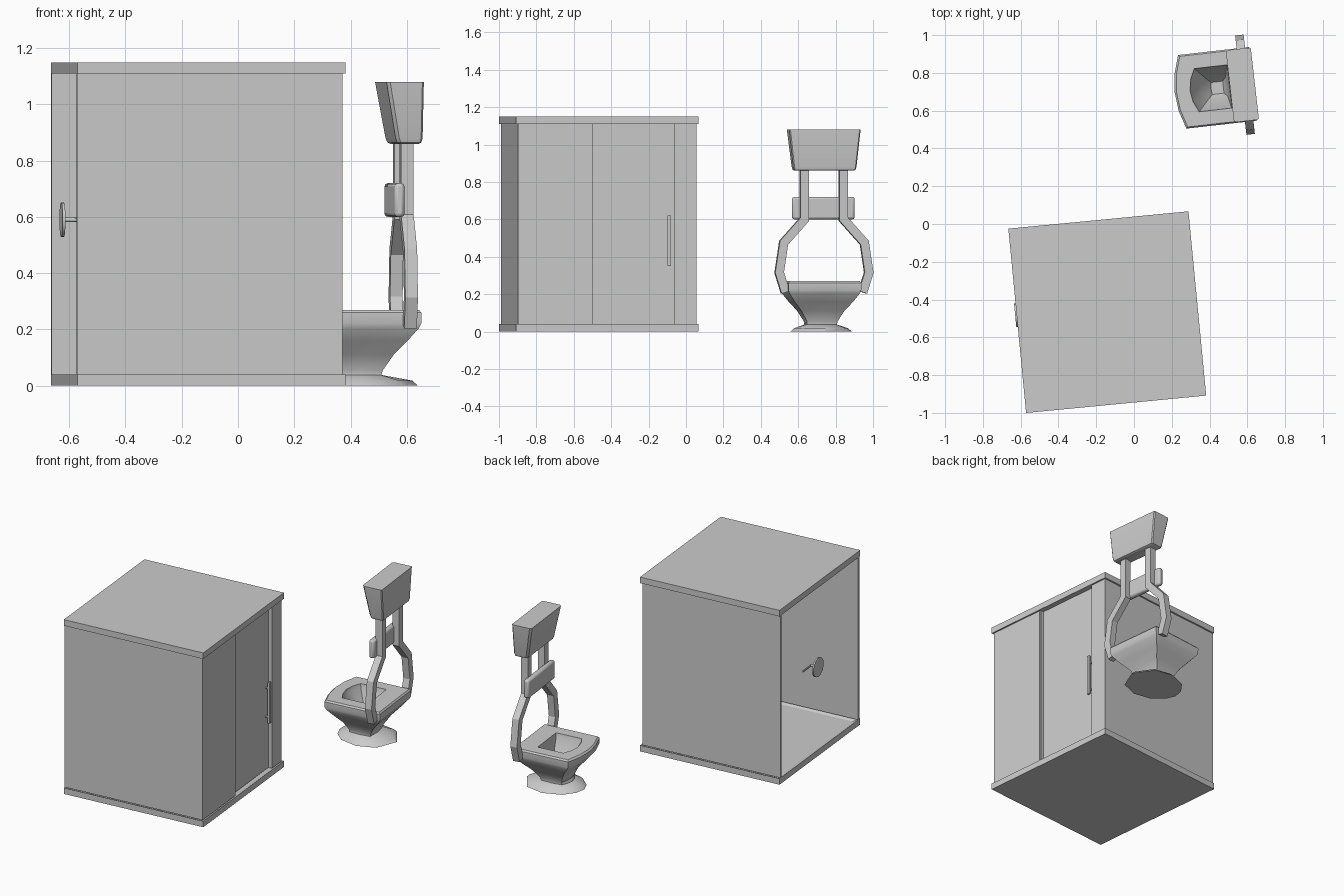
import bpy, bmesh
from math import radians, pi
from mathutils import Matrix, Vector

if "Cube" in bpy.data.objects:
    bpy.data.objects.remove(bpy.data.objects["Cube"])

# Local frames: both units stand slightly turned about z
CABIN = Matrix.Translation((-0.1415, -0.4665, 0)) @ Matrix.Rotation(radians(5.5), 4, 'Z')
TOILET = Matrix.Translation((0.451, 0.722, 0)) @ Matrix.Rotation(radians(6.5), 4, 'Z')


def finish(name, bm, frame, smooth=None, bevel=0):
    bmesh.ops.recalc_face_normals(bm, faces=bm.faces)
    me = bpy.data.meshes.new(name)
    bm.to_mesh(me)
    bm.free()
    if smooth:
        me.shade_smooth()
        me.set_sharp_from_angle(angle=radians(smooth))
    ob = bpy.data.objects.new(name, me)
    bpy.context.collection.objects.link(ob)
    ob.matrix_world = frame
    if bevel:
        m = ob.modifiers.new("bevel", 'BEVEL')
        m.width, m.segments = bevel, 2
    return ob


def box(name, frame, x0, x1, y0, y1, z0, z1, bevel=0):
    bm = bmesh.new()
    bmesh.ops.create_cube(bm, size=1)
    for v in bm.verts:
        v.co = ((x0 + x1) / 2 + v.co.x * (x1 - x0),
                (y0 + y1) / 2 + v.co.y * (y1 - y0),
                (z0 + z1) / 2 + v.co.z * (z1 - z0))
    return finish(name, bm, frame, 40 if bevel else None, bevel)


def loft(name, frame, rings, smooth=None):
    """Skin a stack of equal-length rings and cap both ends."""
    bm = bmesh.new()
    rows = [[bm.verts.new(p) for p in r] for r in rings]
    n = len(rows[0])
    for a, b in zip(rows, rows[1:]):
        for i in range(n):
            j = (i + 1) % n
            bm.faces.new((a[i], a[j], b[j], b[i]))
    bm.faces.new(rows[0])
    bm.faces.new(rows[-1])
    return finish(name, bm, frame, smooth)


def rod(name, frame, centre, axis, r, length, sides=16):
    bm = bmesh.new()
    bmesh.ops.create_cone(bm, cap_ends=True, segments=sides, radius1=r, radius2=r, depth=length)
    rot = Matrix.Rotation(pi / 2, 4, 'Y' if axis == 'X' else 'X') if axis != 'Z' else Matrix()
    bm.transform(Matrix.Translation(centre) @ rot)
    return finish(name, bm, frame, 40)


# ---- Shower cabin: tray with shallow recess, roof
W, D = 0.479, 0.49
bm = bmesh.new()
bmesh.ops.create_cube(bm, size=1, matrix=Matrix.Translation((0, 0, 0.02)) @ Matrix.Diagonal((2 * W, 2 * D, 0.04, 1)))
top = max(bm.faces, key=lambda f: f.calc_center_median().z)
bmesh.ops.inset_region(bm, faces=[top], thickness=0.045)
for v in top.verts:
    v.co.z -= 0.015
finish("shower_tray", bm, CABIN)
box("shower_roof", CABIN, -W, W, -D, D, 1.11, 1.15)

# Side walls; the -x side is left open
box("front_wall", CABIN, -W, 0.469, -0.479, -0.465, 0.04, 1.11)
box("back_wall", CABIN, -W, 0.469, 0.465, 0.479, 0.04, 1.11)

# Door side: fixed panel, recessed sliding door, post, pull handle
box("fixed_panel", CABIN, 0.457, 0.469, -0.465, -0.085, 0.04, 1.11)
box("panel_edge", CABIN, 0.444, 0.467, -0.085, -0.077, 0.04, 1.11)
box("sliding_door", CABIN, 0.432, 0.444, -0.10, 0.38, 0.04, 1.11)
box("door_post", CABIN, 0.444, 0.469, 0.363, 0.465, 0.04, 1.11)
box("door_handle", CABIN, 0.460, 0.472, 0.325, 0.343, 0.35, 0.62)
for z in (0.39, 0.58):
    rod("handle_standoff", CABIN, (0.452, 0.334, z), 'X', 0.007, 0.02, 8)

# Mixer valve on the open side: plate, shaft, lever
rod("valve_plate", CABIN, (-0.482, 0.03, 0.59), 'X', 0.062, 0.01, 20)
rod("valve_shaft", CABIN, (-0.455, 0.03, 0.59), 'X', 0.008, 0.05, 10)
rod("valve_lever", CABIN, (-0.435, 0.075, 0.59), 'Y', 0.006, 0.11, 8)


# ---- Toilet: bowl lofted outside then down the inside
def ring(z, u0, front, u1, back, v, side=0):
    m = (u0 + u1) / 2
    half = [(u1 + back, 0), (u1, v), (m, v + side), (u0, v), (u0 - front * 0.75, v * 0.5), (u0 - front, 0)]
    pts = half + [(u, -w) for u, w in half[-2:0:-1]]
    return [(u, w, z) for u, w in pts]


loft("toilet_bowl", TOILET, [
    ring(0.0, -0.12, 0.08, 0.12, 0.07, 0.13, 0.035),
    ring(0.018, -0.11, 0.07, 0.11, 0.06, 0.115, 0.03),
    ring(0.038, -0.09, 0.03, 0.05, 0.01, 0.08, 0.005),
    ring(0.055, -0.09, 0.02, 0.055, 0.005, 0.083),
    ring(0.11, -0.115, 0.02, 0.09, 0, 0.115),
    ring(0.16, -0.15, 0.03, 0.135, 0, 0.158),
    ring(0.205, -0.185, 0.035, 0.172, 0, 0.19),
    ring(0.222, -0.195, 0.04, 0.18, 0, 0.196),
    ring(0.260, -0.197, 0.04, 0.18, 0, 0.196),
    ring(0.270, -0.189, 0.038, 0.172, 0, 0.188),
    ring(0.270, -0.120, 0.035, 0.055, 0, 0.115),
    ring(0.245, -0.116, 0.034, 0.052, 0, 0.111),
    ring(0.13, -0.06, 0.008, 0.04, 0, 0.052),
    ring(0.10, -0.04, 0.003, 0.022, 0, 0.032)], 38)


# Cistern: tapered, flat back, rounded lower edge
def chamfered(z, u0, u1, v, c=0.012):
    return [(u0 + c, -v, z), (u1 - c / 2, -v, z), (u1, -v + c / 2, z), (u1, v - c / 2, z),
            (u1 - c / 2, v, z), (u0 + c, v, z), (u0, v - c, z), (u0, -v + c, z)]


loft("cistern", TOILET, [
    chamfered(0.860, 0.108, 0.176, 0.156),
    chamfered(0.865, 0.098, 0.184, 0.165),
    chamfered(0.880, 0.092, 0.188, 0.170),
    chamfered(1.080, 0.057, 0.190, 0.192)], 40)

# Backrest pad
box("backrest", TOILET, 0.088, 0.124, -0.168, 0.168, 0.60, 0.72, 0.012)

# Bent square support tubes, mirrored left and right
path = [Vector(p) for p in ((0.105, 0.865), (0.105, 0.60), (0.217, 0.475), (0.241, 0.315), (0.208, 0.21))]
for s, side in ((1, "left"), (-1, "right")):
    rings = []
    for i, p in enumerate(path):
        a = (p - path[max(i - 1, 0)])
        b = (path[min(i + 1, len(path) - 1)] - p)
        a, b = (a.normalized() if i else b.normalized()), (b.normalized() if i < len(path) - 1 else a.normalized())
        t = (a + b).normalized()
        n = Vector((-t.y, t.x)) * 0.023 / max(t.dot(a), 0.5)
        o, q = p + n, p - n
        rings.append([(0.115, s * o.x, o.y), (0.16, s * o.x, o.y), (0.16, s * q.x, q.y), (0.115, s * q.x, q.y)])
    loft(side + "_support_tube", TOILET, rings)
